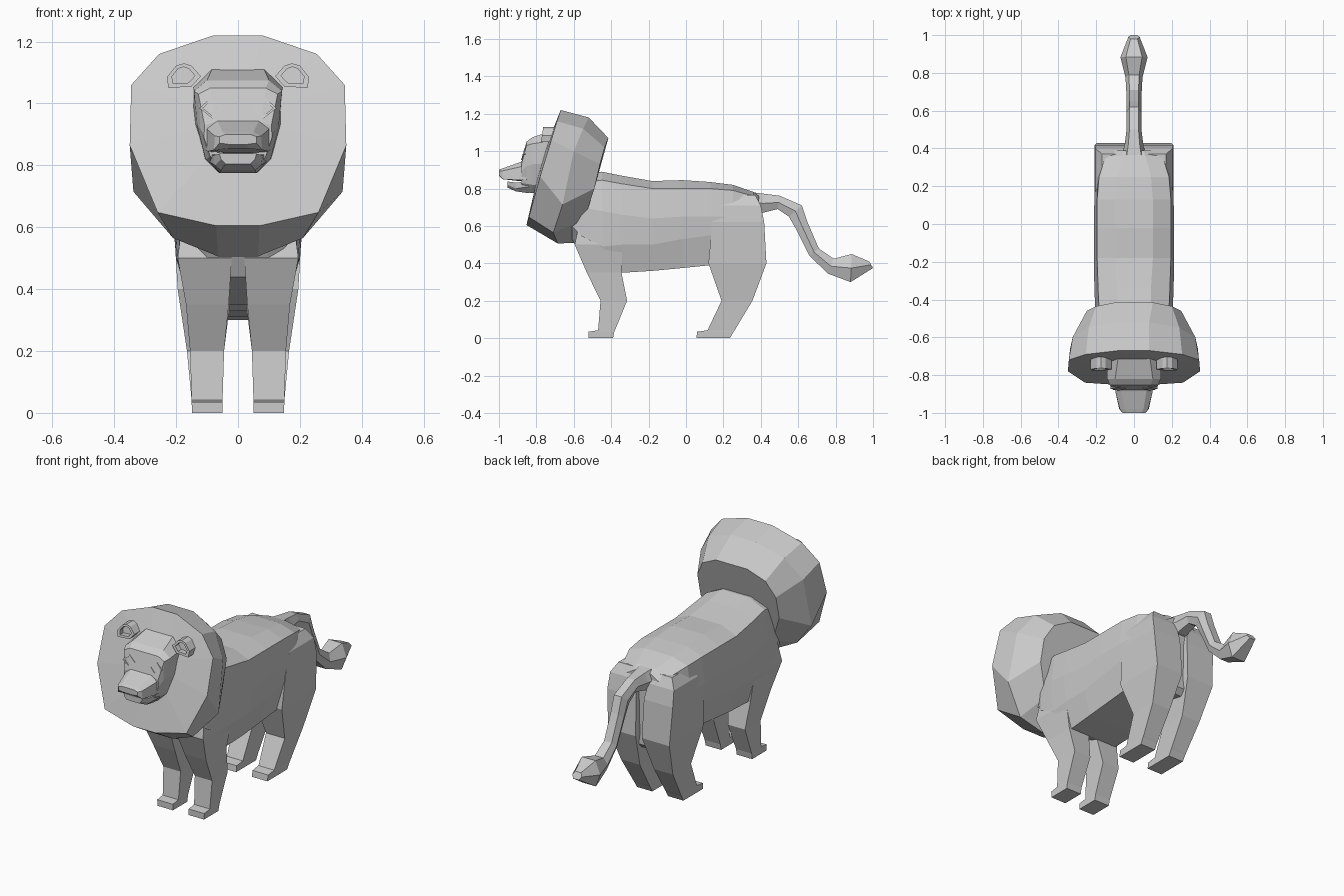
import bpy, bmesh
from mathutils import Vector


def loft(name, rings):
    """Skin a list of equal-length point rings, capping both ends."""
    bm = bmesh.new()
    vs = [[bm.verts.new(p) for p in r] for r in rings]
    n = len(rings[0])
    for a, b in zip(vs, vs[1:]):
        for i in range(n):
            j = (i + 1) % n
            bm.faces.new((a[i], a[j], b[j], b[i]))
    bm.faces.new(vs[0])
    bm.faces.new(vs[-1])
    bmesh.ops.recalc_face_normals(bm, faces=bm.faces)
    me = bpy.data.meshes.new(name)
    bm.to_mesh(me)
    bm.free()
    ob = bpy.data.objects.new(name, me)
    bpy.context.collection.objects.link(ob)
    return ob


def sym(half):
    """Close a right-hand half outline (x, y, z) with its mirror image."""
    return half + [(-x, y, z) for x, y, z in reversed(half)]


def section(y, *xz):
    return sym([(x, y, z) for x, z in xz])


def leg(name, side, levels):
    """Levels: z, inner x, outer x, front y, back y."""
    return loft(name, [[(side * a, f, z), (side * b, f, z), (side * b, k, z), (side * a, k, z)]
                       for z, a, b, f, k in levels])


def plate(name, outline, y_front, y_back, rim, depth):
    """Small raised outline with a recessed middle; y_front is a function of z."""
    c = sum((Vector(p) for p in outline), Vector((0, 0))) / len(outline)
    inner = [c + (Vector(p) - c) * rim for p in outline]
    return loft(name, [
        [(x, y_back, z) for x, z in outline],
        [(x, y_front(z), z) for x, z in outline],
        [(x, y_front(z), z) for x, z in inner],
        [(x, y_front(z) + depth, z) for x, z in inner]])


# Torso
body = loft("body", [
    section(-.61, (.07, .86), (.14, .81), (.17, .70), (.17, .60), (.09, .53)),
    section(-.56, (.08, .88), (.17, .83), (.195, .70), (.19, .55), (.12, .44)),
    section(-.45, (.09, .89), (.185, .845), (.205, .68), (.195, .49), (.14, .39)),
    section(-.34, (.09, .868), (.19, .825), (.21, .66), (.20, .50), (.155, .35)),
    section(-.18, (.10, .84), (.195, .80), (.212, .64), (.20, .50), (.16, .36)),
    section(-.02, (.10, .845), (.195, .80), (.212, .65), (.20, .53), (.16, .375)),
    section(.13, (.10, .835), (.195, .80), (.21, .65), (.20, .55), (.16, .39)),
    section(.25, (.09, .82), (.185, .79), (.205, .65), (.195, .52), (.10, .33)),
    section(.36, (.06, .782), (.15, .76), (.18, .64), (.16, .48), (.07, .31)),
    section(.39, (.05, .76), (.10, .73), (.12, .62), (.10, .48), (.05, .34))])

# Legs with stepped paws
front = [(0, .05, .148, -.52, -.39), (.035, .05, .15, -.52, -.383), (.042, .05, .15, -.47, -.38),
         (.20, .045, .155, -.457, -.315), (.35, .03, .168, -.53, -.345), (.50, .02, .195, -.595, -.34),
         (.62, .04, .18, -.57, -.36)]
hind = [(0, .05, .148, .055, .235), (.035, .05, .15, .06, .255), (.042, .05, .15, .115, .26),
        (.20, .045, .165, .19, .355), (.40, .02, .195, .12, .43), (.62, .025, .208, .14, .418),
        (.71, .04, .203, .18, .40), (.765, .06, .17, .22, .37)]
limbs = []
for side, word in ((1, "left"), (-1, "right")):
    limbs.append(leg("front_leg_" + word, side, front))
    limbs.append(leg("hind_leg_" + word, side, hind))

# Tail: half width, then top and bottom points (y, z)
tail = loft("tail", [
    sym([(w * .6, t[0], t[1]), (w, (t[0] + b[0]) / 2, (t[1] + b[1]) / 2), (w * .6, b[0], b[1])])
    for w, t, b in [
        (.07, (.34, .782), (.34, .67)), (.05, (.42, .772), (.41, .67)), (.04, (.50, .762), (.49, .69)),
        (.04, (.62, .71), (.55, .65)), (.04, (.65, .62), (.59, .58)), (.04, (.71, .48), (.66, .44)),
        (.045, (.79, .425), (.76, .345)), (.072, (.885, .45), (.88, .30)), (.03, (.98, .41), (1.0, .375))]])

# Weld limbs and tail into the torso
for part in limbs + [tail]:
    m = body.modifiers.new("weld", 'BOOLEAN')
    m.operation, m.solver, m.object = 'UNION', 'EXACT', part
bpy.context.view_layer.update()
mesh = bpy.data.meshes.new_from_object(body.evaluated_get(bpy.context.evaluated_depsgraph_get()))
body.modifiers.clear()
body.data = mesh
for part in limbs + [tail]:
    bpy.data.objects.remove(part)

# Mane: back ring, middle ring, front rim, inner ring around the face
rim = [(.08, -.67, 1.22), (.255, -.69, 1.16), (.345, -.72, 1.06),
       (.35, -.78, .865), (.26, -.84, .648), (.07, -.853, .605)]
mane = loft("mane", [
    sym([(.10, -.415, 1.07), (.20, -.435, 1.02), (.25, -.46, .93),
         (.25, -.49, .80), (.17, -.545, .63), (.06, -.60, .51)]),
    sym([(.08, -.52, 1.18), (.24, -.55, 1.12), (.325, -.60, 1.0),
         (.338, -.66, .715), (.21, -.71, .565), (.065, -.685, .506)]),
    sym(rim),
    sym([(x * .38, -.765 - (.95 - z) * .12, .95 + (z - .95) * .42) for x, y, z in rim])])

# Head, upper muzzle and lower jaw
loft("head", [
    section(-.68, (.08, 1.12), (.145, 1.06), (.145, .93), (.11, .82), (.06, .775)),
    section(-.82, (.10, 1.075), (.142, 1.04), (.132, .93), (.105, .82), (.06, .775)),
    section(-.853, (.09, 1.05), (.128, 1.03), (.122, .92), (.095, .825), (.05, .78)),
    section(-.88, (.075, .94), (.108, .93), (.11, .89), (.09, .83), (.05, .785))])
loft("muzzle", [
    section(-.85, (.07, .955), (.105, .93), (.105, .85), (.04, .845)),
    section(-.89, (.065, .94), (.098, .915), (.098, .845), (.04, .84)),
    section(-.98, (.05, .908), (.075, .895), (.078, .85), (.03, .855)),
    section(-1.0, (.04, .90), (.06, .893), (.06, .872), (.03, .868))])
loft("lower_jaw", [
    section(-.84, (.09, .838), (.09, .81), (.06, .775)),
    section(-.91, (.08, .832), (.075, .80), (.055, .785)),
    section(-.955, (.06, .838), (.055, .82), (.04, .805))])

# Eyes and ears, one per side
eye = [(.045, .985), (.088, 1.018), (.125, .985), (.083, .952)]
ear = [(.12, 1.088), (.15, 1.122), (.175, 1.13), (.20, 1.122), (.23, 1.085), (.225, 1.05), (.15, 1.055)]
for side, word in ((1, "left"), (-1, "right")):
    plate("eye_" + word, [(side * x, z) for x, z in eye],
          lambda z: -.882 + (z - .95) * .27, -.83, .72, .012)
    plate("ear_" + word, [(side * x, z) for x, z in ear],
          lambda z: -.775 + (z - 1.05) * .15, -.69, .68, .03)
